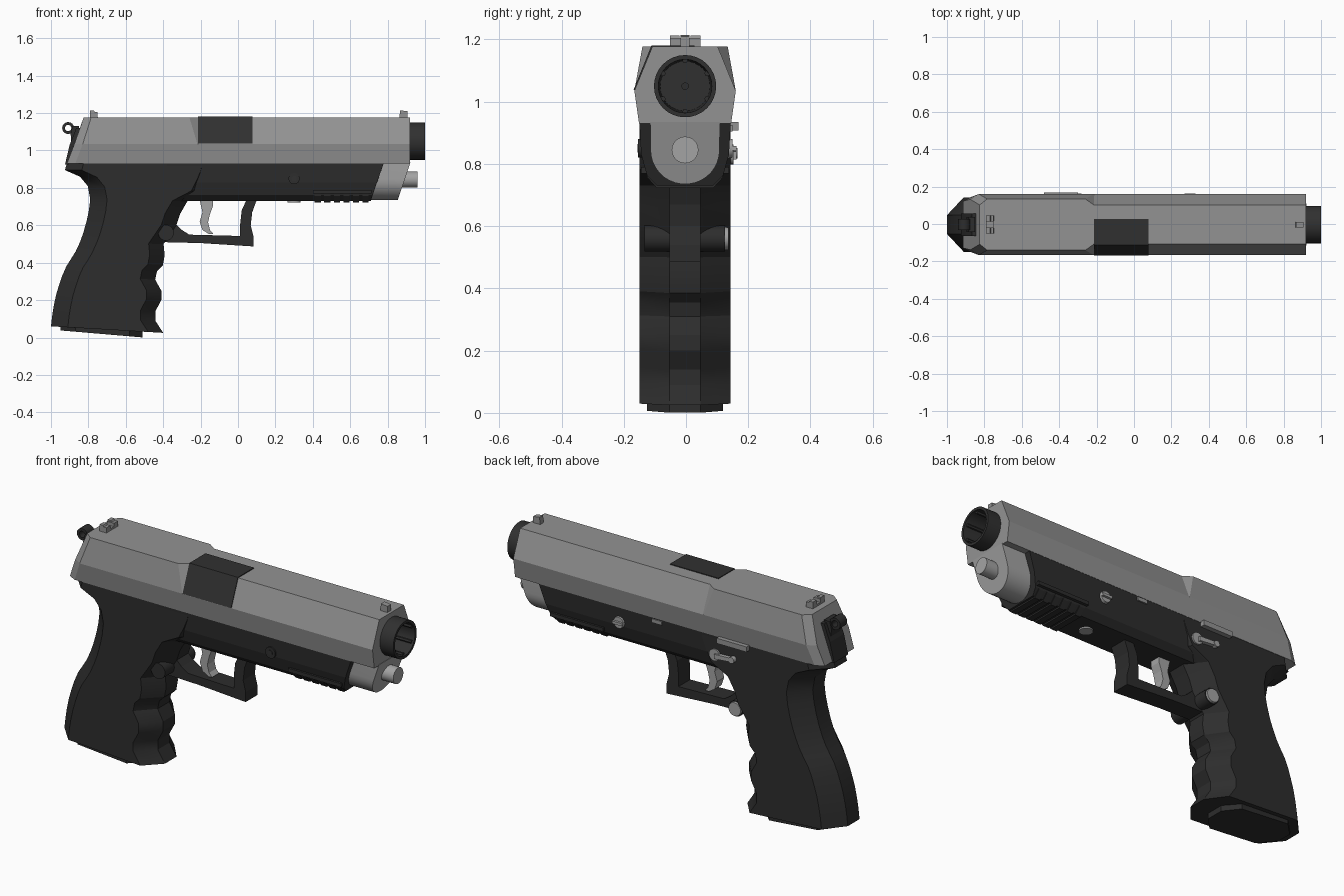
import bpy, bmesh, math
from mathutils import Vector

if "Cube" in bpy.data.objects:
    bpy.data.objects.remove(bpy.data.objects["Cube"])


def material(name, v):
    m = bpy.data.materials.new(name)
    m.diffuse_color = (v, v, v, 1)
    m.use_nodes = True
    m.node_tree.nodes["Principled BSDF"].inputs["Base Color"].default_value = m.diffuse_color
    return m


STEEL = material("slide grey", 0.29)
SILVER = material("light silver", 0.37)
BLACK = material("frame black", 0.026)
DARK = material("barrel dark grey", 0.03)


def finish(bm, name, mat, smooth=None):
    bmesh.ops.recalc_face_normals(bm, faces=bm.faces)
    me = bpy.data.meshes.new(name)
    bm.to_mesh(me)
    bm.free()
    ob = bpy.data.objects.new(name, me)
    bpy.context.collection.objects.link(ob)
    me.materials.append(mat)
    if smooth:
        bpy.ops.object.select_all(action='DESELECT')
        ob.select_set(True)
        bpy.context.view_layer.objects.active = ob
        bpy.ops.object.shade_smooth_by_angle(angle=math.radians(smooth))
    return ob


def loft(name, rings, mat, smooth=None, closed=False):
    """Skin equal-length rings; ends are capped unless the loft is closed."""
    bm = bmesh.new()
    vs = [[bm.verts.new(p) for p in r] for r in rings]
    n = len(rings[0])
    for a, b in zip(vs, vs[1:] + (vs[:1] if closed else [])):
        for i in range(n):
            bm.faces.new((a[i], a[(i + 1) % n], b[(i + 1) % n], b[i]))
    if not closed:
        bm.faces.new(vs[0])
        bm.faces.new(vs[-1])
    return finish(bm, name, mat, smooth)


def prism(name, pts, y0, y1, mat, smooth=None):
    return loft(name, [[(x, y, z) for x, z in pts] for y in (y0, y1)], mat, smooth)


def box(name, x0, x1, y0, y1, z0, z1, mat):
    return prism(name, [(x0, z0), (x1, z0), (x1, z1), (x0, z1)], y0, y1, mat)


def lathe(name, axis, c, prof, mat, n=24, closed=False):
    """Revolve (distance, radius) pairs about the x, y or z axis through c."""
    rings = []
    for d, r in prof:
        ring = []
        for i in range(n):
            t = 2 * math.pi * i / n
            u, v = r * math.cos(t), r * math.sin(t)
            ring.append(Vector(c) + Vector({'x': (d, u, v), 'y': (u, d, v), 'z': (u, v, d)}[axis]))
        rings.append(ring)
    return loft(name, rings, mat, 35, closed)


def mirrored(half):
    """Half section (x, y, z) mirrored in y to make a full ring."""
    return half + [(x, -y, z) for x, y, z in reversed(half)]


# Slide: six-sided section, wider flat top at the rear, chamfered back end
slide_rings = []
for xb, xm, xt, b, m, t in [(-.915, -.875, -.825, .125, .135, .105), (-.87, -.83, -.785, .148, .163, .137),
                            (-.26, -.217, -.26, .148, .163, .137), (-.21, -.212, -.215, .148, .163, .105),
                            (.92, .92, .92, .148, .163, .105)]:
    slide_rings.append(mirrored([(xb, b, .93), (xm, m, 1.035), (xt, t, 1.177)]))
slide = loft("slide", slide_rings, STEEL)

# Bore opening cut into the slide
cutter = lathe("bore_cutter", 'x', (0, 0, 1.05), [(.7, .095), (1.1, .095)], DARK)
cutter.hide_render = True
mod = slide.modifiers.new("bore", 'BOOLEAN')
mod.operation = 'DIFFERENCE'
mod.object = cutter
bpy.context.view_layer.objects.active = slide
bpy.ops.object.modifier_apply(modifier=mod.name)
bpy.data.objects.remove(cutter)

# Barrel tube with inner ribs and a closed back
lathe("barrel", 'x', (0, 0, 1.05), [(.75, .1), (1.0, .1), (1.0, .086), (.80, .080)], DARK, 32)
for i in range(6):
    a = math.pi / 6 + i * math.pi / 3
    lathe("barrel_rib_%d" % i, 'x', (0, .082 * math.cos(a), 1.05 + .082 * math.sin(a)),
          [(.78, .009), (.99, .009)], DARK, 6)
lathe("barrel_centre", 'x', (0, 0, 1.05), [(.79, .012), (.82, .012)], BLACK, 12)

# Ejection port cover: thin plate wrapping the side and top
port = [(-.166, 1.037), (-.108, 1.181), (.03, 1.181), (.03, 1.173), (-.10, 1.170), (-.157, 1.037)]
loft("ejection_port", [[(x, y, z) for y, z in port] for x in (-.213, .077)], DARK)

# Sights
for s in (-1, 1):
    box("rear_sight_%s" % ("left" if s > 0 else "right"), -.79, -.75, s * .015, s * .049, 1.17, 1.205, STEEL)
prism("rear_sight_base", [(-.79, 1.17), (-.745, 1.17), (-.77, 1.213), (-.79, 1.213)], -.049, -.018, STEEL)
prism("rear_sight_base_left", [(-.79, 1.17), (-.745, 1.17), (-.77, 1.213), (-.79, 1.213)], .018, .049, STEEL)
box("rear_sight_bridge", -.79, -.75, -.02, .02, 1.17, 1.187, STEEL)
prism("front_sight", [(.862, 1.17), (.905, 1.17), (.905, 1.21), (.867, 1.215)], -.015, .015, STEEL)

# Rear panel and ring hammer
prism("rear_panel", [(-.925, .925), (-.84, .925), (-.82, 1.12), (-.865, 1.12), (-.90, 1.03)], -.06, .06, BLACK)
prism("hammer_arm", [(-.91, .97), (-.85, .97), (-.85, 1.13), (-.885, 1.13), (-.895, 1.09), (-.89, 1.03)],
      -.04, .04, BLACK)
lathe("hammer_ring", 'y', (-.908, 0, 1.12), [(-.03, .032), (.03, .032), (.03, .017), (-.03, .017)],
      BLACK, 16, True)

# Frame under the slide, with slanted front end
sec = [(.147, .935), (.141, .83), (.122, .762), (.09, .73)]
slant = [.78, .743, .72, .71]
loft("frame", [mirrored([(x, y, z) for y, z in sec]) for x in (-.38,)] +
     [mirrored([(x, y, z) for x, (y, z) in zip(slant, sec)])], BLACK)
for i in range(6):
    x = .41 + i * .051
    loft("rail_tooth_%d" % i, [mirrored([(q, .128, .79), (q, .122, .757), (q, .09, .722)])
                               for q in (x, x + .034)], BLACK)
for s in (-1, 1):
    box("rail_strip_%s" % ("left" if s > 0 else "right"), .40, .715, s * .1, s * .141, .77, .79, BLACK)

# Silver nose, U-shaped section with slanted front
nose = []
for x0 in (.60, .922):
    half = [(x0, .112, .935)]
    for i in range(9):
        a = math.radians(i * 10.5)
        z = .845 - .11 * math.sin(a)
        half.append((x0 - (.935 - z) * .34, .110 * math.cos(a) + .001, z))
    nose.append(mirrored(half))
loft("nose", nose, SILVER, 35)
lathe("guide_rod", 'x', (0, 0, .845), [(.7, .043), (.96, .043)], SILVER)

# Grip: octagonal rings (back z, back x, front z, front x) with finger grooves
levels = [(.06, -1.0, .025, -.40), (.12, -.993, .09, -.442), (.17, -.985, .14, -.442), (.23, -.972, .2, -.41),
          (.28, -.957, .25, -.41), (.33, -.94, .31, -.443), (.38, -.918, .355, -.433), (.42, -.893, .385, -.402),
          (.46, -.868, .44, -.392), (.51, -.845, .5, -.398), (.56, -.827, .54, -.37), (.62, -.81, .6, -.33),
          (.68, -.797, .66, -.31), (.74, -.79, .73, -.27), (.81, -.803, .78, -.17), (.86, -.845, .84, -.14),
          (.895, -.925, .89, -.12), (.933, -.915, .933, -.11)]
rings = []
for zb, xb, zf, xf in levels:
    def z_at(x):
        return zb + (zf - zb) * (x - xb) / (xf - xb)
    rings.append(mirrored([(x, y, z_at(x)) for x, y in
                           [(xb, .05), (xb + .09, .146), (xf - .08, .146), (xf, .05)]]))
loft("grip", rings, BLACK, 28)
base = [(-.95, .04), (-.87, .122), (-.58, .122), (-.51, .05)]
loft("base_plate", [mirrored([(x, y, z - (x + .95) * .085) for x, y in base]) for z in (.038, .08)], BLACK)

# Trigger guard: bottom bar and front post
prism("trigger_guard", [(-.40, .51), (-.20, .505), (.083, .487), (.083, .54), (.068, .60), (.076, .67),
                        (.10, .735), (.045, .735), (.02, .68), (.012, .61), (.012, .543), (-.26, .55),
                        (-.30, .575), (-.345, .62), (-.40, .60)], -.05, .05, BLACK)

# Trigger
prism("trigger", [(-.205, .735), (-.19, .67), (-.205, .62), (-.19, .575), (-.155, .553), (-.132, .555),
                  (-.15, .575), (-.16, .615), (-.15, .66), (-.135, .70), (-.135, .735)], -.03, .03, SILVER)

# Magazine release cross button
lathe("release_button", 'y', (-.385, 0, .56), [(-.13, .042), (.128, .042)], BLACK)
lathe("release_cap", 'y', (-.385, 0, .56), [(.125, .038), (.139, .036)], SILVER)

# Pins on the frame
lathe("frame_pin_ring", 'y', (.30, 0, .85), [(-.151, .03), (-.13, .03)], BLACK)
lathe("frame_pin", 'y', (.30, 0, .85), [(-.153, .014), (-.13, .014)], DARK, 12)
lathe("takedown_pin", 'y', (.30, 0, .85), [(.13, .034), (.152, .03)], SILVER)
box("takedown_bar", .27, .33, .14, .165, .843, .857, SILVER)
lathe("underside_button", 'z', (.30, 0, .73), [(-.008, .035), (.01, .035)], SILVER, 16)

# Controls on the left side
box("slide_stop", -.48, -.30, .14, .172, .907, .935, STEEL)
box("small_catch", .04, .10, .135, .153, .905, .925, STEEL)
prism("safety_lever", [(-.385, .825), (-.28, .815), (-.28, .84), (-.385, .845)], .13, .166, SILVER)
lathe("safety_pivot", 'y', (-.275, 0, .83), [(.13, .032), (.155, .032)], SILVER, 16)
lathe("safety_knob", 'y', (-.385, 0, .835), [(.13, .017), (.169, .017)], SILVER, 12)

# Centre the model across its width
for ob in bpy.data.objects:
    ob.location.y -= .003
